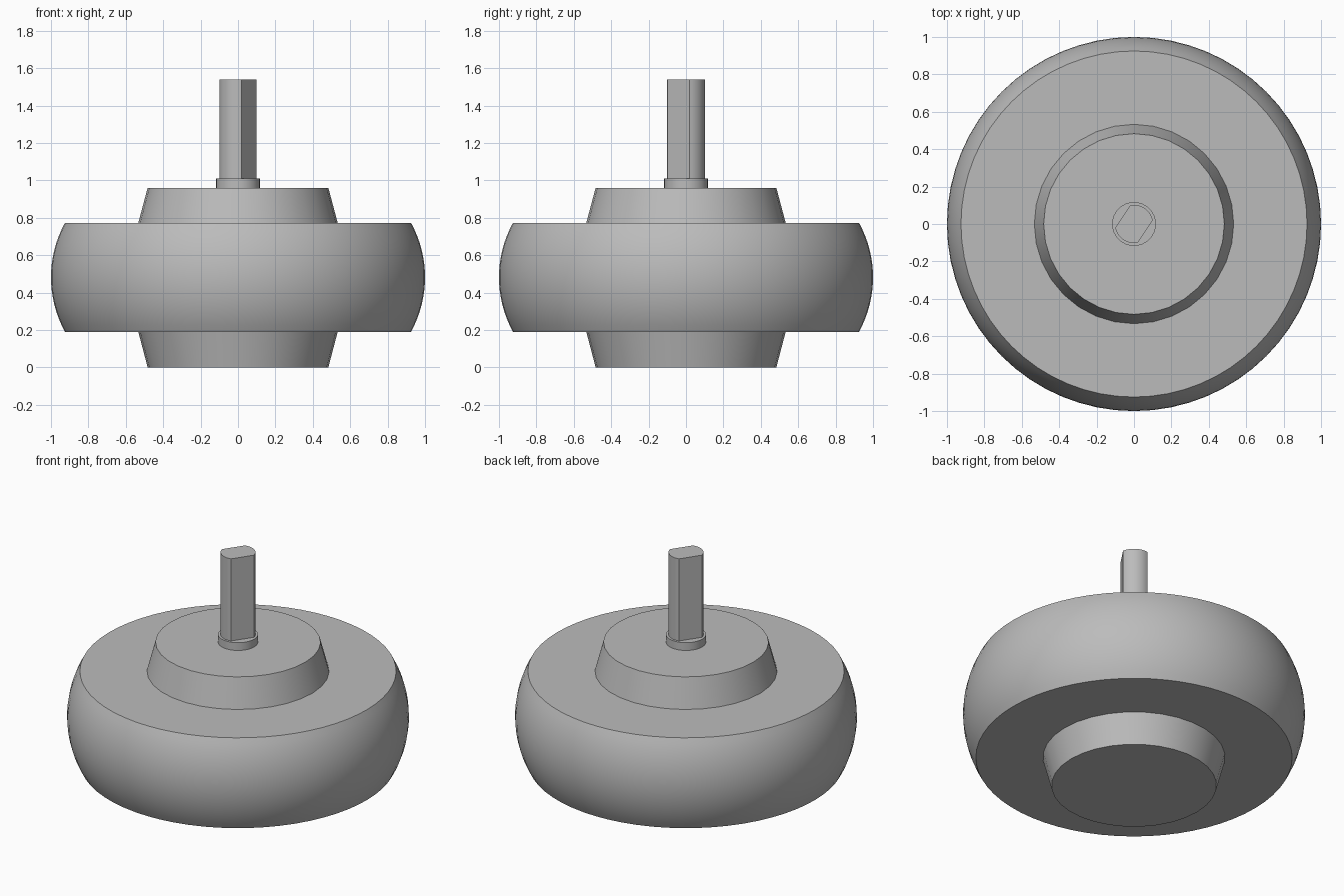
import bpy, bmesh, math

cube = bpy.data.objects.get("Cube")
if cube:
    bpy.data.objects.remove(cube, do_unlink=True)

grey = bpy.data.materials.new("plain grey")
grey.use_nodes = True
colour = (0.5, 0.5, 0.5, 1)
grey.diffuse_color = colour
grey.node_tree.nodes["Principled BSDF"].inputs["Base Color"].default_value = colour


def loft(name, rings):
    """Skin a stack of equal rings, cap both ends, keep hard edges sharp."""
    bm = bmesh.new()
    loops = [[bm.verts.new(p) for p in ring] for ring in rings]
    n = len(loops[0])
    for a, b in zip(loops, loops[1:]):
        for i in range(n):
            j = (i + 1) % n
            bm.faces.new((a[i], a[j], b[j], b[i]))
    bm.faces.new(loops[0][::-1])
    bm.faces.new(loops[-1])
    mesh = bpy.data.meshes.new(name)
    bm.to_mesh(mesh)
    bm.free()
    mesh.materials.append(grey)
    obj = bpy.data.objects.new(name, mesh)
    bpy.context.collection.objects.link(obj)
    bpy.ops.object.select_all(action='DESELECT')
    obj.select_set(True)
    bpy.context.view_layer.objects.active = obj
    bpy.ops.object.shade_smooth_by_angle(angle=math.radians(30))
    return obj


def circle(r, z, n):
    return [(r * math.cos(math.tau * i / n), r * math.sin(math.tau * i / n), z)
            for i in range(n)]


def turned(name, profile, n):
    return loft(name, [circle(r, z, n) for r, z in profile])


# Wheel with a bulging rim: a circular arc between two flat faces
low, high, edge, bulge = 0.19, 0.773, 0.925, 1.0
mid, half, sag = (low + high) / 2, (high - low) / 2, bulge - edge
arc_r = (half ** 2 + sag ** 2) / (2 * sag)
rim = []
for i in range(17):
    dz = half * (i / 8 - 1)
    rim.append((bulge - arc_r + math.sqrt(arc_r ** 2 - dz ** 2), mid + dz))
turned("wheel", rim, 64)

# Tapered hubs, mirrored about the wheel
turned("lower_hub", [(0.483, 0), (0.533, low)], 32)
turned("upper_hub", [(0.533, high), (0.483, 0.96)], 32)

# Collar and shaft with two opposite flats
turned("shaft_collar", [(0.117, 0.96), (0.117, 1.01)], 32)
section = []
for side in (0, math.pi):
    for i in range(13):
        a = math.radians(56 + 90 * (i / 12 - 0.5)) + side
        section.append((0.102 * math.cos(a), 0.102 * math.sin(a)))
loft("shaft", [[(x, y, z) for x, y in section] for z in (1.01, 1.54)])
